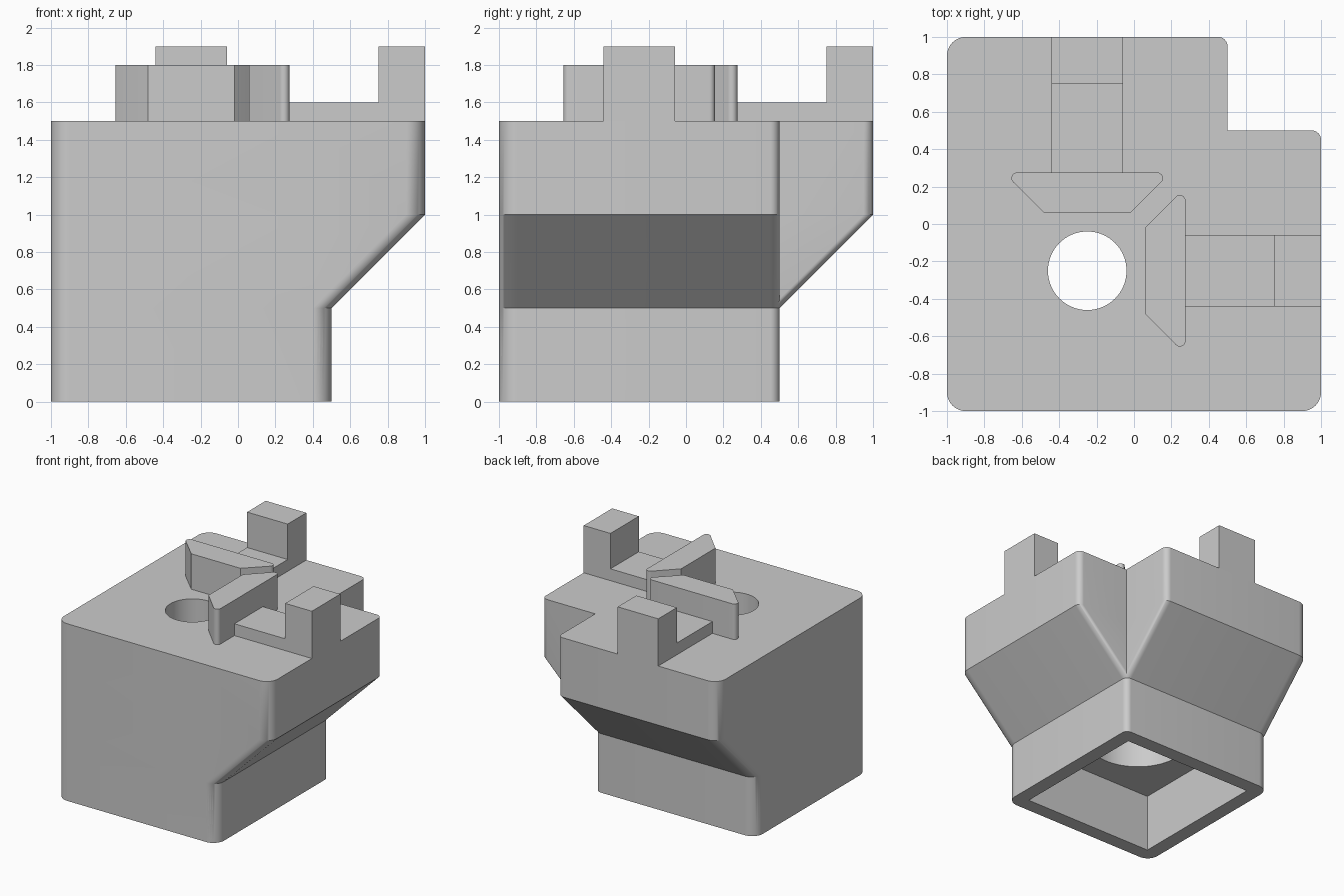
import bpy, bmesh, math

cube = bpy.data.objects.get("Cube")
if cube:
    bpy.data.objects.remove(cube)

grey = bpy.data.materials.new("grey plastic")
grey.use_nodes = True
COLOUR = (0.6, 0.6, 0.6, 1)
grey.diffuse_color = COLOUR
grey.node_tree.nodes["Principled BSDF"].inputs["Base Color"].default_value = COLOUR


def loft(name, rings, swap=False):
    """Solid through equal-sized rings of points; swap mirrors it across x = y."""
    bm = bmesh.new()
    loops = []
    for ring in rings:
        pts = [(y, x, z) if swap else (x, y, z) for x, y, z in ring]
        loops.append([bm.verts.new([round(c, 5) for c in p]) for p in pts])
    n = len(loops[0])
    for a, b in zip(loops, loops[1:]):
        for i in range(n):
            j = (i + 1) % n
            bm.faces.new((a[i], a[j], b[j], b[i]))
    bm.faces.new(loops[0])
    bm.faces.new(loops[-1])
    bmesh.ops.recalc_face_normals(bm, faces=bm.faces)
    mesh = bpy.data.meshes.new(name)
    bm.to_mesh(mesh)
    bm.free()
    mesh.materials.append(grey)
    obj = bpy.data.objects.new(name, mesh)
    bpy.context.scene.collection.objects.link(obj)
    return obj


def prism(name, outline, z0, z1, swap=False):
    return loft(name, [[(x, y, z) for x, y in outline] for z in (z0, z1)], swap)


def rectangle(x0, x1, y0, y1):
    return [(x0, y0), (x1, y0), (x1, y1), (x0, y1)]


def arc(cx, cy, r, start, sweep, steps):
    return [(cx + r * math.cos(math.radians(start + sweep * i / steps)),
             cy + r * math.sin(math.radians(start + sweep * i / steps)))
            for i in range(steps + 1)]


def circle(r):
    return arc(-0.25, -0.25, r, 0, 360, 64)[:-1]


def arm_outline(reach):
    """Rounded rectangle whose +x side lies at reach."""
    big, small = 0.1, 0.05
    return (arc(-1 + big, -1 + big, big, 180, 90, 10)
            + arc(reach - big, -1 + big, big, 270, 90, 10)
            + arc(reach - small, 0.5 - small, small, 0, 90, 10)
            + arc(-1 + big, 0.5 - big, big, 90, 90, 10))


def combine(obj, other, operation):
    mod = obj.modifiers.new("combine", "BOOLEAN")
    mod.operation = operation
    mod.solver = "EXACT"
    mod.object = other
    other.hide_render = True
    graph = bpy.context.evaluated_depsgraph_get()
    graph.update()
    mesh = bpy.data.meshes.new_from_object(obj.evaluated_get(graph))
    obj.modifiers.clear()
    obj.data = mesh
    bpy.data.objects.remove(other)


def smooth(obj):
    obj.data.polygons.foreach_set("use_smooth", [True] * len(obj.data.polygons))
    obj.data.set_sharp_from_angle(angle=math.radians(30))


# Body: two flared arms sharing one square foot
PROFILE = [(0.5, 0), (0.5, 0.5), (1, 1), (1, 1.5)]
arm_rings = [[(x, y, z) for x, y in arm_outline(reach)] for reach, z in PROFILE]
body = loft("body", arm_rings)
combine(body, loft("back_arm", arm_rings, swap=True), "UNION")

# Square socket below, wide bore above it, narrow hole through the top
combine(body, prism("socket_cutter", rectangle(-0.875, 0.375, -0.875, 0.375), -0.1, 0.5), "DIFFERENCE")
combine(body, prism("bore_cutter", circle(0.4), 0.4, 1.0), "DIFFERENCE")
combine(body, prism("hole_cutter", circle(0.21), 0.9, 1.6), "DIFFERENCE")
smooth(body)

# Wedge jaw outline: long back edge with rounded tips, chamfered to the hole side
R = 0.03
jaw = ([(0.06, -0.48)]
       + arc(0.275 - R, -0.655 + R, R, 225, 135, 9)
       + arc(0.275 - R, 0.155 - R, R, 0, 135, 9)
       + [(0.06, -0.02)])

# Jaw, rail and end post, repeated on both arms
for side, swap in (("left", False), ("back", True)):
    smooth(prism(side + "_jaw", jaw, 1.5, 1.8, swap))
    profile = [(0.275, 1.5), (1, 1.5), (1, 1.9), (0.75, 1.9), (0.75, 1.6), (0.275, 1.6)]
    loft(side + "_rail_and_post",
         [[(x, y, z) for x, z in profile] for y in (-0.44, -0.06)], swap)
